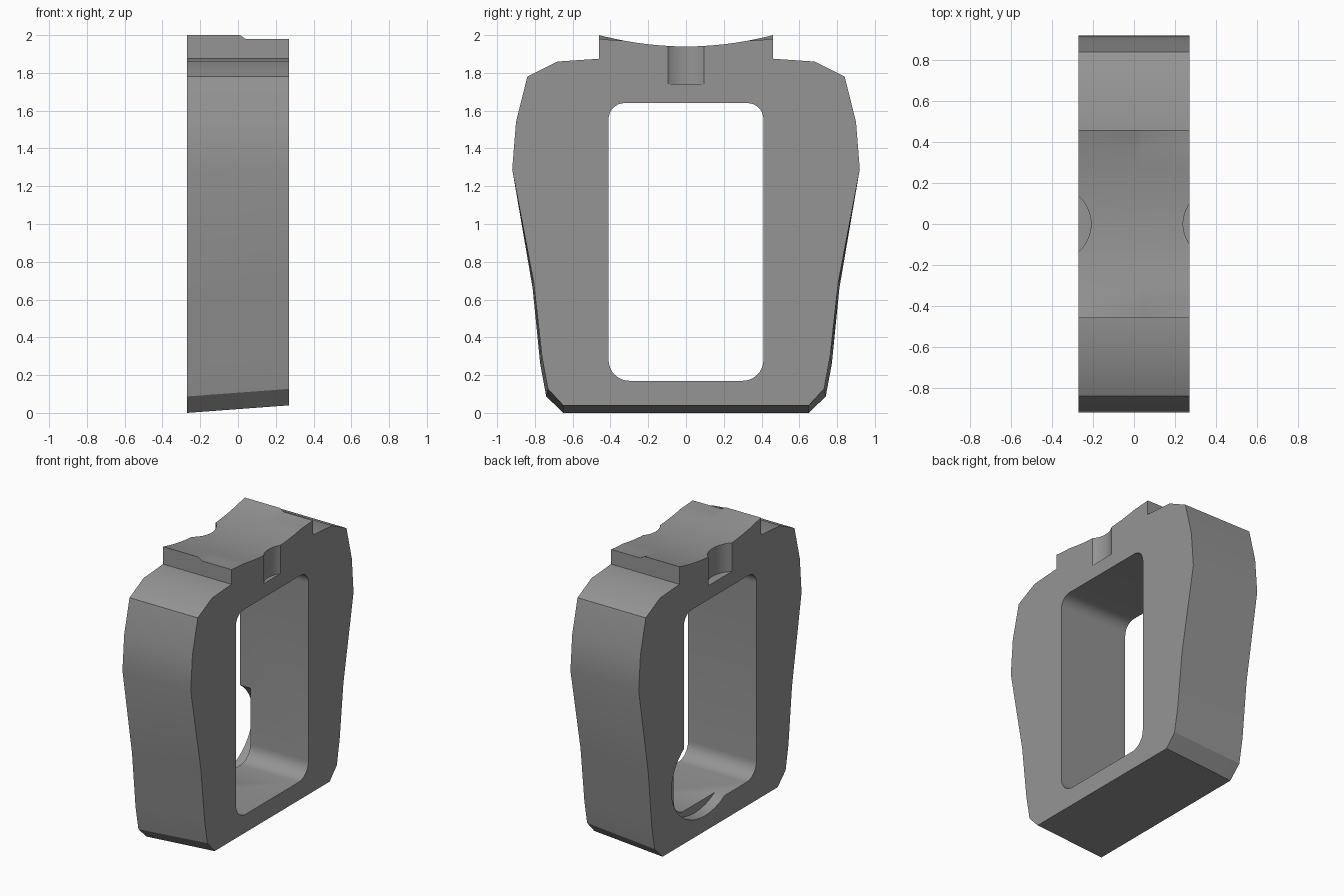
import bpy, bmesh, math

if "Cube" in bpy.data.objects:
    bpy.data.objects.remove(bpy.data.objects["Cube"])

HALF = 0.27   # half thickness along x
grey = bpy.data.materials.new("plain grey")
grey.diffuse_color = (0.3, 0.3, 0.3, 1)
grey.use_nodes = True
grey.node_tree.nodes["Principled BSDF"].inputs["Base Color"].default_value = grey.diffuse_color


def loft(name, sections):
    """Solid through rings of (y, z) points, each placed at its x."""
    bm = bmesh.new()
    rings = [[bm.verts.new((x, y, z)) for y, z in pts] for x, pts in sections]
    n = len(rings[0])
    for a, b in zip(rings, rings[1:]):
        for i in range(n):
            j = (i + 1) % n
            bm.faces.new((a[i], a[j], b[j], b[i]))
    bm.faces.new(rings[0])
    bm.faces.new(rings[-1])
    bmesh.ops.recalc_face_normals(bm, faces=bm.faces)
    mesh = bpy.data.meshes.new(name)
    bm.to_mesh(mesh)
    bm.free()
    mesh.materials.append(grey)
    ob = bpy.data.objects.new(name, mesh)
    bpy.context.collection.objects.link(ob)
    return ob


# Outer outline: half profile, mirrored, with a concave saddle on top
SIDE = [(0.65, 0.0), (0.74, 0.087), (0.772, 0.26), (0.812, 0.66), (0.92, 1.29),
        (0.90, 1.54), (0.84, 1.78), (0.68, 1.86), (0.46, 1.875)]
SADDLE = [0.46, 0.42, 0.37, 0.33, 0.27, 0.2, 0.13, 0.06]


def outline(x, tip):
    t = (x + HALF) / (2 * HALF)
    half = []
    for y, z in SIDE:                       # lower end slopes up towards +x
        k = t * max(0.0, min(1.0, (1.29 - z) / 0.9))
        half.append((y - 0.009 * k * (z > 0.01), z + 0.04 * k))
    for y in SADDLE:
        z = 1.94 + 0.06 * (y / 0.46) ** 2
        if y > 0.33:                        # lowered horn tips on one side
            z -= tip * (y - 0.33) / 0.13
        half.append((y, z))
    return half + [(0, 1.94)] + [(-y, z) for y, z in reversed(half)]


frame = loft("frame", [(-HALF, outline(-HALF, 0)), (0.01, outline(0.01, 0)),
                       (0.04, outline(0.04, 0.02)), (HALF, outline(HALF, 0.02))])


def rounded_window(w, z0, z1, r_low, r_top, steps=8):
    pts = []
    corners = [(w, z0, r_low, -90), (w, z1, r_top, 0), (-w, z1, r_top, 90), (-w, z0, r_low, 180)]
    for y, z, r, start in corners:
        cy = y - math.copysign(r, y)
        cz = z + r if z == z0 else z - r
        for i in range(steps + 1):
            a = math.radians(start + 90 * i / steps)
            pts.append((cy + r * math.cos(a), cz + r * math.sin(a)))
    return pts


def cut(cutter):
    cutter.hide_render = True
    mod = frame.modifiers.new(cutter.name, 'BOOLEAN')
    mod.operation = 'DIFFERENCE'
    mod.solver = 'EXACT'
    mod.object = cutter
    bpy.context.view_layer.objects.active = frame
    bpy.ops.object.modifier_apply(modifier=mod.name)
    bpy.data.objects.remove(cutter)


# Central window
window = rounded_window(0.41, 0.17, 1.64, 0.11, 0.085)
cut(loft("window_cutter", [(-0.5, window), (0.5, window)]))

# Shallow round recess beside the window, on one face only
recess = [(0.17 + 0.38 * math.cos(a), 0.43 + 0.32 * math.sin(a))
          for a in (math.tau * i / 40 for i in range(40))]
cut(loft("recess_cutter", [(-0.4, recess), (-0.19, recess)]))

# Round notches at the top of both faces
for name, x, r in (("back_notch", -0.39, 0.18), ("front_notch", 0.405, 0.165)):
    bpy.ops.mesh.primitive_cylinder_add(vertices=64, radius=r, depth=0.6, location=(x, 0, 2.04))
    notch = bpy.context.object
    notch.name = name
    cut(notch)

# Smooth curves, crisp edges
bpy.ops.object.select_all(action='DESELECT')
frame.select_set(True)
bpy.context.view_layer.objects.active = frame
frame.data.materials.clear()
frame.data.materials.append(grey)
for p in frame.data.polygons:
    p.material_index = 0
bpy.ops.object.shade_smooth_by_angle(angle=math.radians(30))
